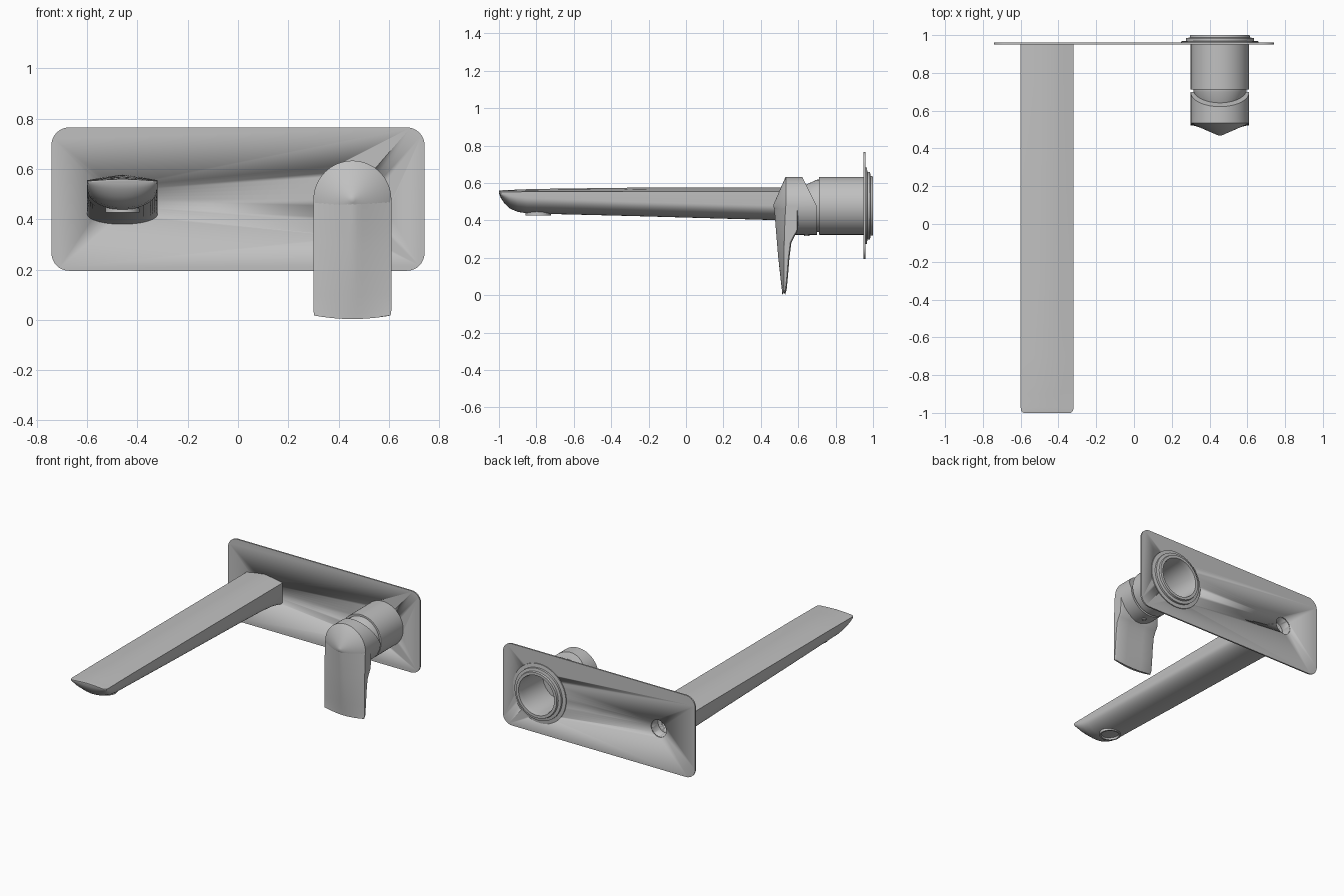
import bpy, bmesh, math
from mathutils import Matrix, Vector

if "Cube" in bpy.data.objects:
    bpy.data.objects.remove(bpy.data.objects["Cube"])

metal = bpy.data.materials.new("satin grey metal")
metal.use_nodes = True
GREY = (0.53, 0.53, 0.53, 1)
metal.diffuse_color = GREY
metal.node_tree.nodes["Principled BSDF"].inputs["Base Color"].default_value = GREY

HX, HZ = 0.455, 0.478   # mixer axis
SX, SZ = -0.46, 0.475   # spout axis


def finish(name, bm, angle=30):
    bmesh.ops.remove_doubles(bm, verts=bm.verts, dist=1e-5)
    bmesh.ops.recalc_face_normals(bm, faces=bm.faces)
    mesh = bpy.data.meshes.new(name)
    bm.to_mesh(mesh)
    bm.free()
    mesh.materials.append(metal)
    obj = bpy.data.objects.new(name, mesh)
    bpy.context.collection.objects.link(obj)
    bpy.ops.object.select_all(action="DESELECT")
    obj.select_set(True)
    bpy.context.view_layer.objects.active = obj
    bpy.ops.object.shade_smooth_by_angle(angle=math.radians(angle))
    return obj


def loft(name, rings, angle=30):
    bm = bmesh.new()
    loops = [[bm.verts.new(p) for p in ring] for ring in rings]
    n = len(loops[0])
    for a, b in zip(loops, loops[1:]):
        for i in range(n):
            j = (i + 1) % n
            bm.faces.new((a[i], a[j], b[j], b[i]))
    bm.faces.new(loops[0])
    bm.faces.new(loops[-1])
    return finish(name, bm, angle)


def lathe(name, profile, x, z, cut=None, steps=64):
    """Spin (radius, y) points around an axis along y."""
    bm = bmesh.new()
    verts = [bm.verts.new((x + r, y, z)) for r, y in profile]
    edges = [bm.edges.new(pair) for pair in zip(verts, verts[1:])]
    bmesh.ops.spin(bm, geom=verts + edges, cent=(x, 0, z), axis=(0, 1, 0),
                   angle=math.tau, steps=steps, use_duplicate=False)
    bmesh.ops.remove_doubles(bm, verts=bm.verts, dist=1e-5)
    if cut:
        res = bmesh.ops.bisect_plane(bm, geom=bm.verts[:] + bm.edges[:] + bm.faces[:],
                                     plane_co=cut[0], plane_no=cut[1], clear_outer=True)
        rim = [e for e in res["geom_cut"] if isinstance(e, bmesh.types.BMEdge)]
        bmesh.ops.holes_fill(bm, edges=rim)
    return finish(name, bm)


def bore(obj, radius, y0, y1, x, z):
    """Drill a round hole along y."""
    cutter = lathe("cutter", [(0, y0), (radius, y0), (radius, y1), (0, y1)], x, z, steps=40)
    cutter.hide_render = True
    mod = obj.modifiers.new("bore", "BOOLEAN")
    mod.operation = "DIFFERENCE"
    mod.solver = "EXACT"
    mod.object = cutter
    bpy.ops.object.select_all(action="DESELECT")
    bpy.context.view_layer.objects.active = obj
    obj.select_set(True)
    bpy.ops.object.modifier_apply(modifier=mod.name)
    bpy.data.objects.remove(cutter)


# Wall plate with rounded corners
def plate_ring(y):
    ring = []
    for k, (sx, sz) in enumerate([(1, 1), (-1, 1), (-1, -1), (1, -1)]):
        for i in range(9):
            a = math.radians(90 * k + i * 11.25)
            ring.append((sx * 0.672 + 0.07 * math.cos(a), y,
                         0.48 + sz * 0.215 + 0.07 * math.sin(a)))
    return ring


plate = loft("wall_plate", [plate_ring(0.95), plate_ring(0.96)])
bore(plate, 0.15, 0.9, 1.0, HX, HZ)
bore(plate, 0.06, 0.9, 1.0, SX, SZ)


# Spout: low gabled top, short sides, rounded underside
def spout_ring(y, half, crown, side, low, bottom):
    ring = [(SX - half, y, side), (SX - half / 2, y, side + (crown - side) * 0.6),
            (SX, y, crown), (SX + half / 2, y, side + (crown - side) * 0.6),
            (SX + half, y, side)]
    for i in range(25):
        a = math.pi * i / 24
        ring.append((SX + half * math.cos(a), y, low - (low - bottom) * math.sin(a)))
    return ring


stations = [
    (-1.0, .125, .560, .553, .550, .545), (-.99, .137, .561, .553, .545, .52),
    (-.97, .14, .562, .553, .540, .49), (-.94, .14, .563, .553, .532, .463),
    (-.90, .14, .565, .553, .526, .446), (-.85, .14, .567, .554, .52, .438),
    (-.70, .14, .570, .555, .515, .434), (-.30, .14, .575, .555, .50, .424),
    (.47, .14, .577, .555, .48, .402), (.75, .14, .577, .555, .468, .394),
    (.88, .14, .577, .555, .448, .388), (.95, .14, .577, .555, .42, .38)]
spout = loft("spout", [spout_ring(*s) for s in stations], 35)
bore(spout, 0.06, 0.88, 1.0, SX, SZ)
bore(spout, 0.03, 0.7, 0.9, SX, SZ)

# Outlet ring with recessed disc under the spout tip
outlet = lathe("outlet_ring", [(0, -.03), (.066, -.03), (.068, .008), (.058, .008),
                               (.056, -.006), (0, -.006)], 0, 0, steps=40)
outlet.data.transform(Matrix.Translation(Vector((SX, -.79, .435)))
                      @ Matrix.Rotation(math.radians(-90), 4, "X"))

# Mixer body: neck, barrel, flanges and hollow back
lathe("mixer_body", [(0, .60), (.10, .60), (.115, .645), (.14, .70), (.14, .711),
                     (.153, .711), (.155, .714), (.155, .961), (.205, .961),
                     (.205, .967), (.18, .970), (.18, .984), (.16, .987),
                     (.157, 1.0), (.138, 1.0), (.132, .97), (.132, .74), (0, .74)],
      HX, HZ)

# Handle cap: cone front, back sliced at a slant along the top
lathe("handle_cap", [(0, .467), (.012, .470), (.15, .530), (.155, .535),
                     (.155, .70), (0, .70)], HX, HZ,
      cut=((HX, .62, .635), (0, 1, .5)))


# Handle lever hanging from the cap
def lever_ring(z, front, edge, back, half, droop=0):
    ring = []
    for i in range(17):
        t = i / 8 - 1
        bulge = math.sqrt(t * t + .01) / math.sqrt(1.01)
        ring.append((HX + half * t, front + (edge - front) * bulge, z + droop * t * t))
    for t in (1, .9, .4, 0, -.4, -.9, -1):
        y = back - (.006 if abs(t) == 1 else 0)
        ring.append((HX + half * t, y, z + droop * t * t))
    return ring


lever = [(.478, .464, .533, .60, .155), (.40, .471, .529, .60, .155),
         (.345, .476, .527, .598, .155), (.315, .479, .526, .580, .155),
         (.28, .482, .525, .563, .155), (.20, .490, .524, .553, .155),
         (.10, .502, .523, .545, .155), (.03, .511, .523, .538, .155, .008),
         (.003, .514, .521, .530, .152, .014)]
loft("handle_lever", [lever_ring(*s) for s in lever])

# Small fixing screw under the cap
screw = lathe("fixing_screw", [(0, 0), (.014, 0), (.014, .012), (.009, .012),
                               (.009, .004), (0, .004)], 0, 0, steps=20)
screw.data.transform(Matrix.Translation(Vector((HX, .645, .329)))
                     @ Matrix.Rotation(math.radians(-90), 4, "X"))
